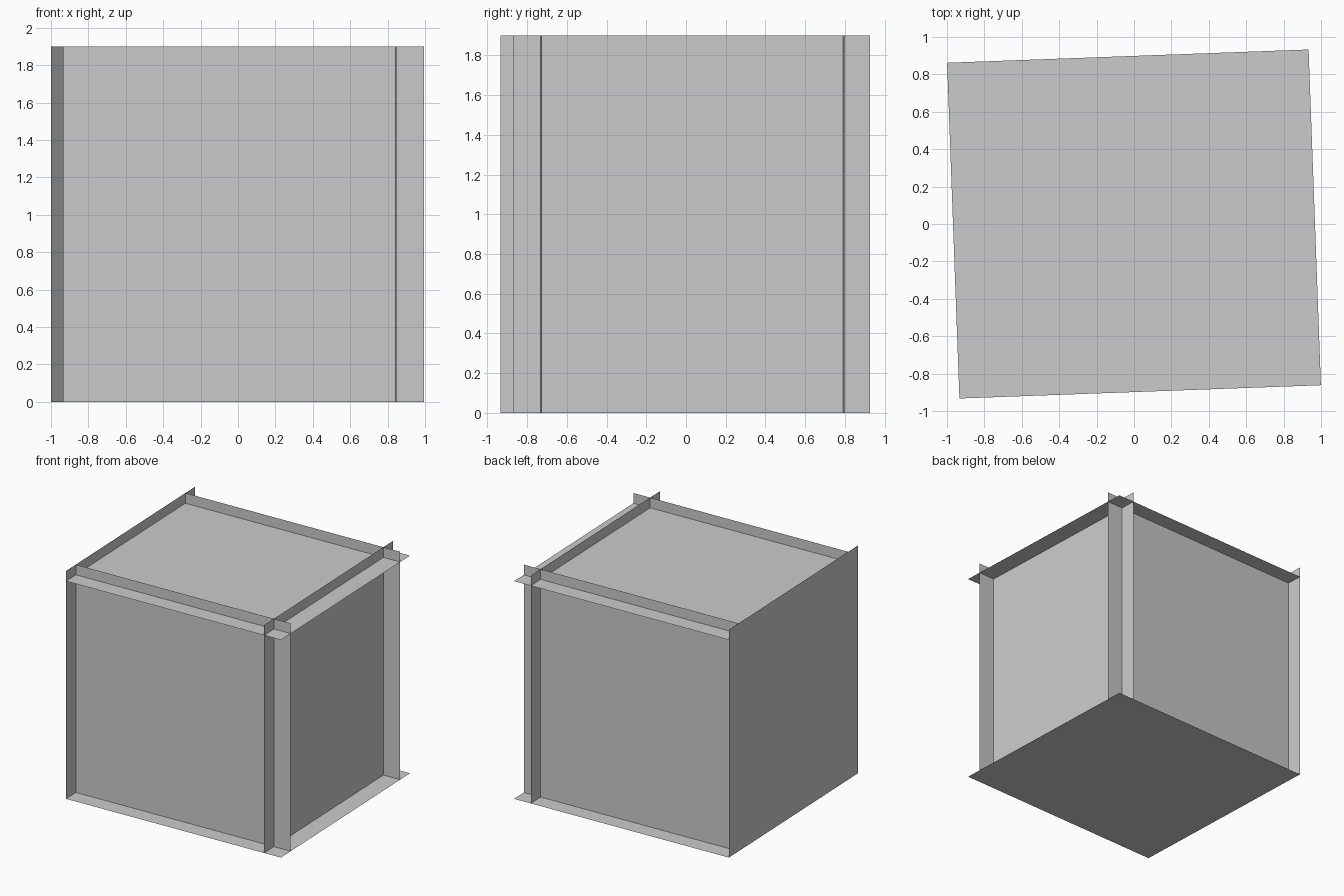
import bpy
from math import radians, sin, cos

if "Cube" in bpy.data.objects:
    bpy.data.objects.remove(bpy.data.objects["Cube"])

A, B, H = 0.967, 0.898, 1.9        # half width, half depth, height
ANGLE = radians(2.1)               # whole box is turned slightly about z
FRONT, BACK, RIGHT, LID = -0.762, 0.762, 0.816, 1.815


def panel(name, origin, side1, side2):
    """Thin flat sheet spanned by two edge vectors from one corner."""
    o = origin
    corners = [o,
               [o[i] + side1[i] for i in range(3)],
               [o[i] + side1[i] + side2[i] for i in range(3)],
               [o[i] + side2[i] for i in range(3)]]
    mesh = bpy.data.meshes.new(name)
    c, s = cos(ANGLE), sin(ANGLE)
    mesh.from_pydata([(x * c - y * s, x * s + y * c, z) for x, y, z in corners],
                     [], [(0, 1, 2, 3)])
    obj = bpy.data.objects.new(name, mesh)
    bpy.context.collection.objects.link(obj)


WIDE, DEEP, TALL = (2 * A, 0, 0), (0, 2 * B, 0), (0, 0, H)

# Floor (faces down) and recessed lid (faces up)
panel("floor_panel", (-A, -B, 0), DEEP, WIDE)
panel("lid_panel", (-A, -B, LID), WIDE, DEEP)

# Front and back walls, set in from the floor edges
panel("front_wall", (-A, FRONT, 0), WIDE, TALL)
panel("back_wall", (-A, BACK, 0), TALL, WIDE)

# Left wall is flush with the floor edge, right wall is set in
panel("left_wall", (-A, -B, 0), TALL, DEEP)
panel("right_wall", (RIGHT, -B, 0), DEEP, TALL)
